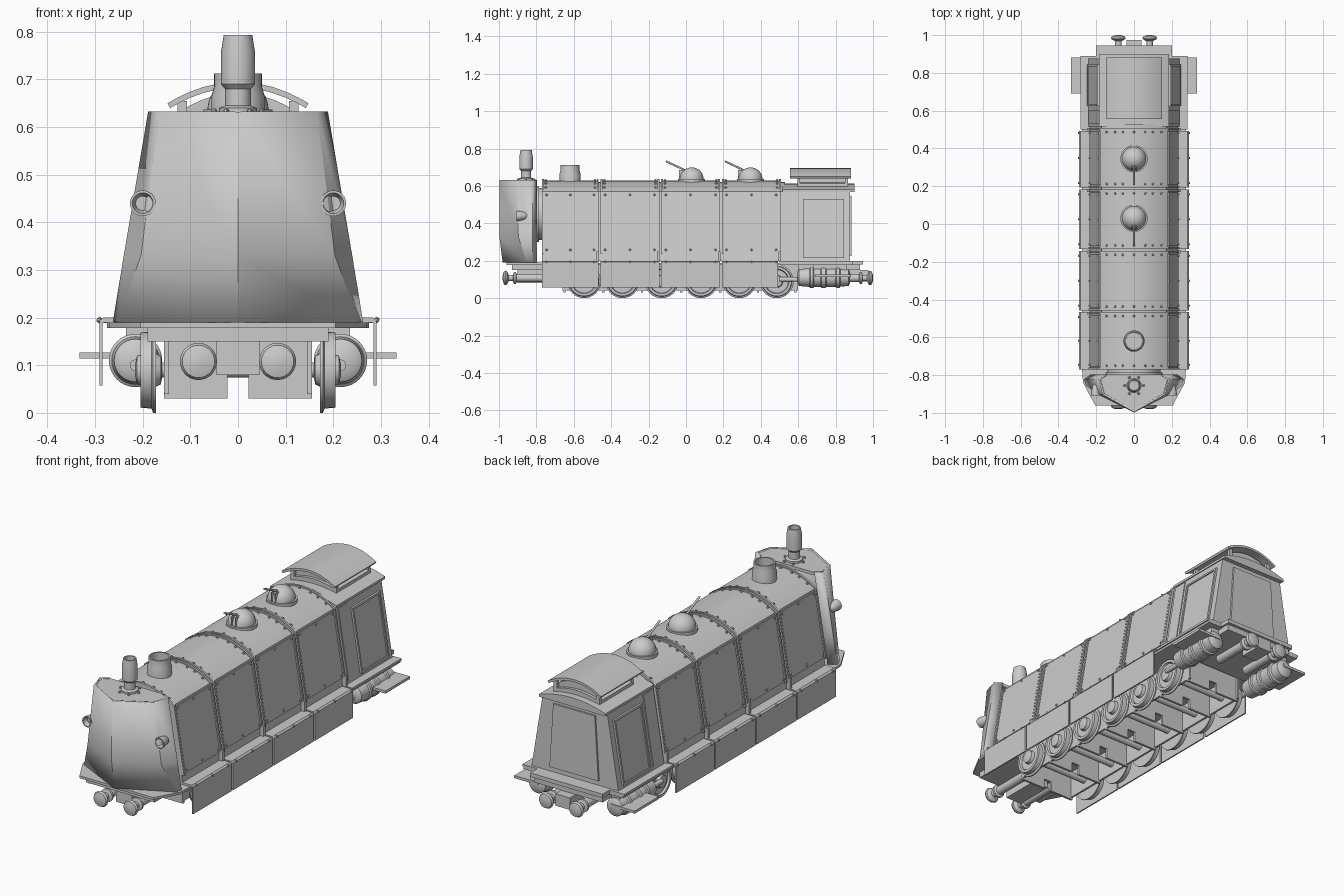
import bpy, bmesh
from math import sin, cos, pi

def finish(name, bm, normals=True):
    if normals:
        bmesh.ops.recalc_face_normals(bm, faces=bm.faces)
    me = bpy.data.meshes.new(name)
    bm.to_mesh(me)
    bm.free()
    ob = bpy.data.objects.new(name, me)
    bpy.context.collection.objects.link(ob)
    return ob

def loft(name, rings, caps=True, closed=True):
    bm = bmesh.new()
    R = [[bm.verts.new(p) for p in r] for r in rings]
    n = len(R[0])
    for a, b in zip(R, R[1:]):
        for i in range(n if closed else n - 1):
            j = (i + 1) % n
            bm.faces.new((a[i], a[j], b[j], b[i]))
    if caps:
        bm.faces.new(R[0])
        bm.faces.new(R[-1])
    return finish(name, bm)

def prism(name, pts, y0, y1):
    """Extrude an (x, z) outline along y."""
    return loft(name, [[(x, y, z) for x, z in pts] for y in (y0, y1)])

def box(name, x0, x1, y0, y1, z0, z1):
    return prism(name, [(x0, z0), (x1, z0), (x1, z1), (x0, z1)], y0, y1)

def lathe(name, prof, o, axis='z', n=32, d=1):
    """Turn (radius, distance) points around an axis through o."""
    rings = []
    for r, t in prof:
        ring = []
        for i in range(n):
            c, s = r * cos(2 * pi * i / n), r * sin(2 * pi * i / n)
            v = {'x': (t * d, c, s), 'y': (c, t * d, s), 'z': (c, s, t * d)}[axis]
            ring.append(tuple(a + b for a, b in zip(o, v)))
        rings.append(ring)
    return loft(name, rings)

def slant(z):
    return 0.24 - 0.165 * (z - 0.2)

def arch(hw, z_edge, z_top, n=12):
    """Shallow roof arc from right to left."""
    return [(hw * cos(pi * i / n), z_edge + (z_top - z_edge) * (1 - cos(pi * i / n) ** 2)) for i in range(n + 1)]

def hull(off=0.0, z0=0.2):
    top = arch(slant(0.57) + off, 0.57, 0.63 + off)
    return [(slant(z0) + off, z0)] + top + [(-slant(z0) - off, z0)]

def side_panel(name, s, y0, y1, z0, z1, out):
    pts = [(s * (slant(z) + d), z) for z, d in ((z0, -0.01), (z0, out), (z1, out), (z1, -0.01))]
    return prism(name, pts, y0, y1)

SIDES = ((-1, 'left'), (1, 'right'))
EDGES = [-0.775, -0.462, -0.138, 0.187, 0.512]
rivets = []

# Armoured boiler casing: four sections with ribs at their joints
prism('boiler_core', hull(-0.008), -0.77, 0.53)
for k in range(4):
    a, b = EDGES[k] + 0.005, EDGES[k + 1] - 0.005
    prism(f'casing_section_{k+1}', hull(0, 0.24), a, b)
    prism(f'casing_rib_front_{k+1}', hull(0.007, 0.235), a, a + 0.01)
    prism(f'casing_rib_rear_{k+1}', hull(0.007, 0.235), b - 0.01, b)
    for y in (a + 0.02, b - 0.02):
        for x in (0, 0.06, 0.1, 0.145):
            z = 0.57 + 0.06 * (1 - (x / 0.179) ** 2)
            rivets += [(x, y, z), (-x, y, z)]
    for s, side in SIDES:
        side_panel(f'casing_panel_{side}_{k+1}', s, a + 0.016, b - 0.016, 0.245, 0.56, 0.004)
        for y in (a + 0.025, (a + b) / 2, b - 0.025):
            rivets += [(s * (slant(z) + 0.004), y, z) for z in (0.258, 0.552)]
            rivets.append((s * 0.291, y, 0.195))
        # Hanging wheel skirts
        skirt = [(0.2, 0.2), (0.283, 0.2), (0.291, 0.193), (0.291, 0.057), (0.284, 0.057), (0.284, 0.19), (0.2, 0.19)]
        prism(f'skirt_{side}_{k+1}', [(s * x, z) for x, z in skirt], a, b - (0.015 if k == 3 else 0))
        box(f'skirt_bracket_{side}_{k+1}', s * 0.23, s * 0.25, b - 0.012, b + 0.002, 0.2, 0.25)

# Front armour shield: folded plate with a lid
def shield_ring(z, nose, fx, fy, bx):
    half = [(bx - 0.035, -0.80), (bx, -0.822), (fx, fy)]
    return [(x, y, z) for x, y in half] + [(0, nose, z)] + [(-x, y, z) for x, y in half[::-1]]
rings = [shield_ring(0.19, -0.975, 0.25, -0.85, 0.258),
         shield_ring(0.33, -0.993, 0.2, -0.893, 0.235),
         shield_ring(0.632, -0.992, 0.162, -0.9, 0.184)]
shield = loft('front_shield', rings, caps=False, closed=False)
shield.modifiers.new('thickness', 'SOLIDIFY').thickness = 0.01
shield.modifiers[0].offset = 0
loft('shield_lid', [[(x * 0.97, y + 0.003, z) for x, y, _ in rings[2]] for z in (0.615, 0.63)])
lathe('smokebox', [(0.14, -0.9), (0.14, -0.76)], (0, 0, 0.45), 'y', 40)
lathe('smokebox_ring', [(0.15, -0.80), (0.15, -0.785)], (0, 0, 0.45), 'y', 40)
rivets += [(x, -0.975 + 0.5 * abs(x), 0.217) for x in (-0.115, -0.015, 0.015, 0.115)]

# Headlamps on the shield sides
for s, side in SIDES:
    lathe(f'headlamp_{side}', [(0.008, 0.05), (0.02, 0.035), (0.027, 0.0), (0.027, -0.012), (0.022, -0.012), (0.015, 0.012)],
          (s * 0.2, -0.895, 0.44), 'y', 24)

# Chimneys
lathe('chimney', [(0.04, 0.62), (0.04, 0.64), (0.027, 0.645), (0.027, 0.68), (0.036, 0.69), (0.036, 0.755),
                  (0.03, 0.793), (0.024, 0.793), (0.024, 0.72)], (0, -0.855, 0))
for i in range(6):
    rivets.append((0.05 * cos(i * pi / 3), -0.855 + 0.05 * sin(i * pi / 3), 0.633))
lathe('short_stack', [(0.056, 0.6), (0.056, 0.665), (0.05, 0.685), (0.05, 0.712), (0.043, 0.712), (0.043, 0.67)], (0, -0.62, 0))

# Domed gun turrets
for k, y in enumerate((0.03, 0.345)):
    prof = [(0.072, 0.61), (0.072, 0.637)]
    prof += [(0.064 * cos(a * pi / 20), 0.637 + 0.062 * sin(a * pi / 20)) for a in range(10)]
    lathe(f'turret_dome_{k+1}', prof, (0, y, 0))
    g = lathe(f'turret_barrel_{k+1}', [(0.005, 0), (0.005, 0.13)], (0, 0, 0), 'y', 12, -1)
    g.location = (0, y - 0.02, 0.677)
    g.rotation_euler.x = -0.44
    for s in (-1, 1):
        box(f'turret_slot_cheek_{k+1}', s * 0.008, s * 0.013, y - 0.067, y - 0.01, 0.64, 0.685)

# Cab body, doors and rear plate
prism('cab_body', [(slant(0.2), 0.2), (slant(0.58), 0.58), (-slant(0.58), 0.58), (-slant(0.2), 0.2)], 0.515, 0.877)
for s, side in SIDES:
    side_panel(f'cab_front_panel_{side}', s, 0.53, 0.6, 0.215, 0.56, 0.004)
    side_panel(f'cab_door_{side}', s, 0.635, 0.835, 0.225, 0.52, 0.004)
    for y0, y1, z0, z1 in ((0.625, 0.635, 0.215, 0.53), (0.835, 0.845, 0.215, 0.53),
                           (0.635, 0.835, 0.52, 0.53), (0.635, 0.835, 0.215, 0.225)):
        side_panel(f'cab_door_frame_{side}', s, y0, y1, z0, z1, 0.01)
    box(f'cab_step_{side}', s * 0.21, s * 0.235, 0.52, 0.6, 0.2, 0.225)
rear = [(0.135, 0.225), (0.115, 0.545), (-0.115, 0.545), (-0.135, 0.225)]
prism('cab_rear_door', rear, 0.87, 0.886)

# Cab roof, clerestory slit and upper roof
prism('cab_lower_roof', [(0.184, 0.568)] + arch(0.184, 0.58, 0.612) + [(-0.184, 0.568)], 0.515, 0.9)
prism('clerestory_core', arch(0.11, 0.64, 0.672) + [(-0.11, 0.58), (0.11, 0.58)], 0.61, 0.85)
prism('clerestory_sill', arch(0.127, 0.612, 0.635) + [(-0.127, 0.58), (0.127, 0.58)], 0.595, 0.865)
for y in (0.595, 0.85):
    for x in (-0.127, 0.107):
        box('clerestory_post', x, x + 0.02, y, y + 0.015, 0.6, 0.655)
prism('cab_upper_roof', arch(0.148, 0.65, 0.695) + arch(0.142, 0.64, 0.683)[::-1], 0.555, 0.882)

# Deck plates and end beams
box('main_deck', -0.275, 0.275, -0.775, 0.89, 0.178, 0.189)
box('rear_running_board', -0.282, 0.282, 0.5, 0.89, 0.189, 0.2)
box('rear_deck', -0.2, 0.2, 0.85, 0.945, 0.18, 0.2)
loft('front_deck', [[(-0.275, -0.77, z), (-0.27, -0.84, z), (-0.205, -0.96, z), (0.205, -0.96, z), (0.27, -0.84, z), (0.275, -0.77, z)]
                    for z in (0.178, 0.19)])
box('front_beam', -0.19, 0.19, -0.93, -0.66, 0.15, 0.178)
box('rear_beam', -0.19, 0.19, 0.6, 0.93, 0.15, 0.18)
box('rear_coupler', -0.04, 0.04, 0.86, 0.975, 0.09, 0.15)
box('front_drawbar_block', -0.045, 0.045, -0.9, -0.7, 0.08, 0.15)

# Chassis frames with notched cross plates
for s, side in SIDES:
    box(f'frame_plate_{side}', s * 0.145, s * 0.155, -0.66, 0.6, 0.04, 0.18)
cross = [(-0.155, 0.03), (-0.022, 0.03), (-0.022, 0.08), (0.022, 0.08), (0.022, 0.03), (0.155, 0.03), (0.155, 0.18), (-0.155, 0.18)]
WHEELS = [-0.545, -0.34, -0.13, 0.08, 0.285, 0.485]
for y in [-0.65] + [(a + b) / 2 for a, b in zip(WHEELS, WHEELS[1:])] + [0.585]:
    prism('frame_cross_plate', cross, y - 0.006, y + 0.006)

# Wheels and axles
tread = [(0.02, 0.16), (0.03, 0.162), (0.035, 0.172), (0.09, 0.172), (0.09, 0.178), (0.081, 0.182), (0.079, 0.205),
         (0.066, 0.205), (0.062, 0.195), (0.034, 0.195), (0.03, 0.212), (0.012, 0.216)]
for y in WHEELS:
    lathe('axle', [(0.016, -0.17), (0.016, 0.17)], (0, y, 0.09), 'x', 16)
    for s, side in SIDES:
        lathe(f'wheel_{side}', tread, (0, y, 0.09), 'x', 32, s)

# Buffers at both ends
buf = [(0.012, 0.0), (0.034, 0.006), (0.039, 0.016), (0.036, 0.022), (0.017, 0.032), (0.017, 0.055),
       (0.032, 0.06), (0.032, 0.07), (0.022, 0.075), (0.022, 0.26)]
for s, side in SIDES:
    lathe(f'front_buffer_{side}', buf, (s * 0.083, -0.98, 0.108), 'y', 28)
    lathe(f'rear_buffer_{side}', buf, (s * 0.083, 1.0, 0.108), 'y', 28, -1)
    # Rear cylinders with bands and step plates
    lathe(f'cylinder_{side}', [(0.03, 0.595), (0.045, 0.605), (0.05, 0.66), (0.056, 0.665), (0.056, 0.68), (0.051, 0.685),
                               (0.051, 0.72), (0.056, 0.725), (0.056, 0.745), (0.051, 0.75), (0.051, 0.8), (0.056, 0.805),
                               (0.056, 0.82), (0.048, 0.825), (0.045, 0.868), (0.03, 0.878)], (s * 0.215, 0, 0.11), 'y')
    lathe(f'piston_rod_{side}', [(0.012, 0.5), (0.012, 0.62)], (s * 0.215, 0, 0.1), 'y', 16)
    box(f'step_plate_{side}', s * 0.2, s * 0.333, 0.69, 0.882, 0.114, 0.127)
    box(f'cylinder_mount_{side}', s * 0.19, s * 0.235, 0.68, 0.86, 0.13, 0.18)

# Rivets
bm = bmesh.new()
for p in rivets:
    res = bmesh.ops.create_icosphere(bm, subdivisions=1, radius=0.007)
    bmesh.ops.translate(bm, verts=res['verts'], vec=p)
finish('rivets', bm)

for ob in bpy.data.objects:
    ob.select_set(True)
bpy.context.view_layer.objects.active = bpy.data.objects['boiler_core']
bpy.ops.object.shade_smooth_by_angle(angle=0.6)
